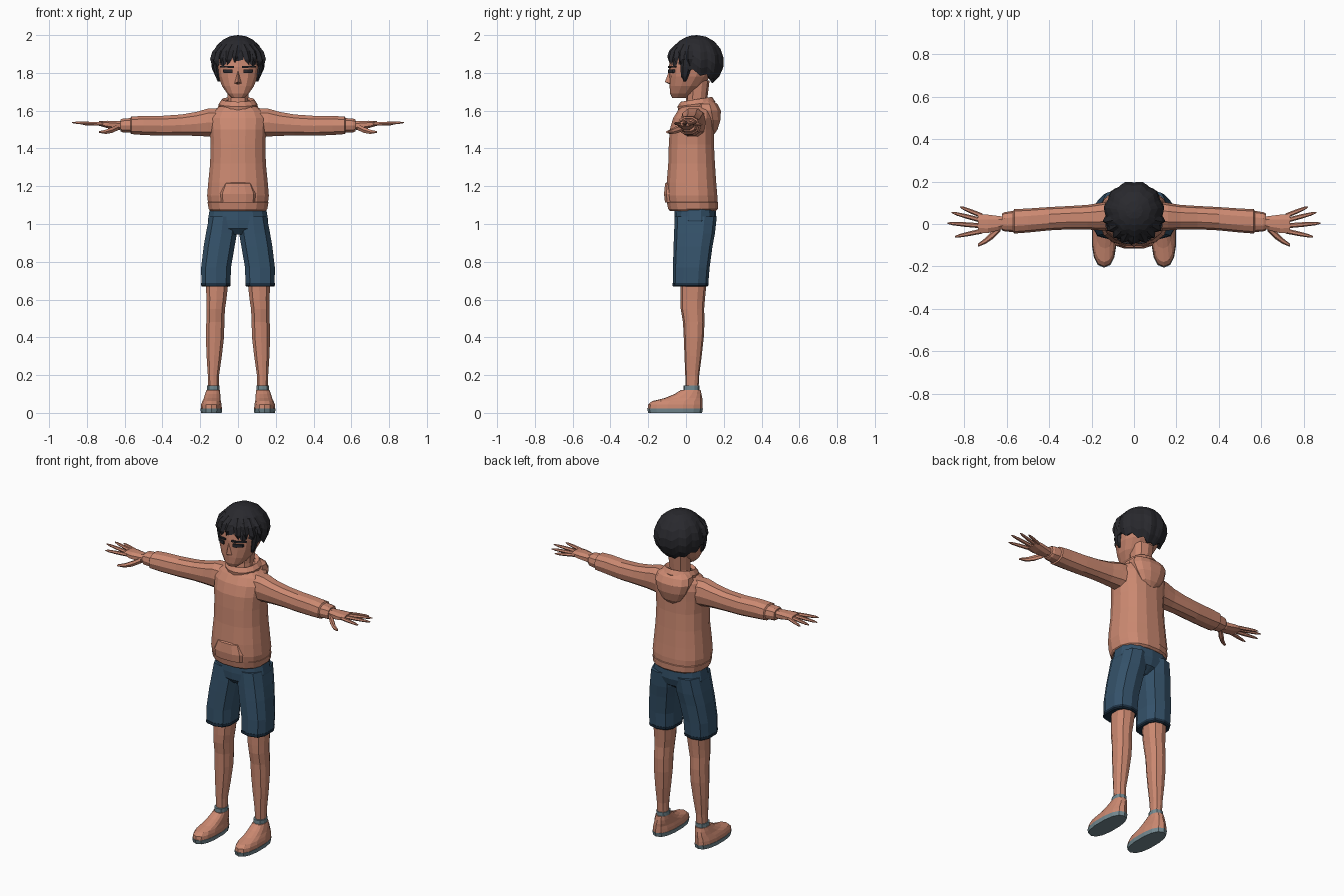
import bpy, bmesh, math
from mathutils import Vector

if "Cube" in bpy.data.objects:
    bpy.data.objects.remove(bpy.data.objects["Cube"])


def material(name, rgb):
    m = bpy.data.materials.new(name)
    m.use_nodes = True
    m.diffuse_color = (*rgb, 1)
    bsdf = m.node_tree.nodes["Principled BSDF"]
    bsdf.inputs["Base Color"].default_value = (*rgb, 1)
    bsdf.inputs["Roughness"].default_value = 0.9
    return m


SKIN = material("warm tan", (0.6, 0.25, 0.165))
HAIR = material("charcoal black", (0.022, 0.022, 0.027))
NAVY = material("denim blue", (0.035, 0.085, 0.145))
HEM = material("dark navy", (0.012, 0.03, 0.055))
GREY = material("blue grey", (0.17, 0.25, 0.28))


def finish(name, bm, mat, mirror=False):
    bmesh.ops.recalc_face_normals(bm, faces=bm.faces)
    mesh = bpy.data.meshes.new(name)
    bm.to_mesh(mesh)
    bm.free()
    mesh.materials.append(mat)
    ob = bpy.data.objects.new(name, mesh)
    bpy.context.collection.objects.link(ob)
    if mirror:
        ob.modifiers.new("Mirror", "MIRROR").use_mirror_merge = False
    return ob


def skin_rings(bm, rings):
    for a, b in zip(rings, rings[1:]):
        for i in range(len(a)):
            j = (i + 1) % len(a)
            bm.faces.new((a[i], a[j], b[j], b[i]))


def loft(name, mat, rings, axis="z", n=12, power=2.4, mirror=False):
    """Rings are (position on axis, centre, half size, y front, y back)."""
    bm = bmesh.new()
    loops = []
    for t, c, r, y0, y1 in rings:
        loop = []
        for i in range(n):
            a = math.tau * (i + 0.5) / n
            ca, sa = math.cos(a), math.sin(a)
            u = c + r * math.copysign(abs(ca) ** (2 / power), ca)
            v = (y0 + y1) / 2 + (y1 - y0) / 2 * math.copysign(abs(sa) ** (2 / power), sa)
            loop.append(bm.verts.new((u, v, t) if axis == "z" else (t, v, u)))
        loops.append(loop)
    skin_rings(bm, loops)
    bm.faces.new(loops[0])
    bm.faces.new(loops[-1])
    return finish(name, bm, mat, mirror)


# Hooded top: body, hem band and front pouch
loft("hoodie_body", SKIN, [
    (1.09, 0, .158, -.098, .168), (1.15, 0, .166, -.106, .168), (1.22, 0, .16, -.104, .162),
    (1.32, 0, .15, -.096, .155), (1.42, 0, .147, -.093, .15), (1.5, 0, .152, -.088, .15),
    (1.56, 0, .155, -.07, .15), (1.6, 0, .135, -.045, .145), (1.635, 0, .08, -.02, .13)], n=16)
loft("hoodie_hem", SKIN, [(1.07, 0, .148, -.088, .16), (1.08, 0, .158, -.097, .172),
                          (1.115, 0, .164, -.104, .173), (1.12, 0, .155, -.09, .16)], n=16)
loft("front_pouch", SKIN, [(1.115, 0, .1, -.113, .02), (1.16, 0, .105, -.118, .02),
                           (1.215, 0, .08, -.112, .02), (1.222, 0, .075, -.1, .02)], n=12, power=3)

# Collar ring tilted up towards the back, and the hood hanging behind
bm = bmesh.new()
loops = []
for i in range(16):
    a = math.tau * i / 16
    s, c = math.sin(a), math.cos(a)
    mid = Vector((.078 * s, .055 - .075 * c, 1.635 - .013 * c))
    out = Vector((s, -c, 0))
    loops.append([bm.verts.new(mid + out * dx + Vector((0, 0, dz)))
                  for dx, dz in ((.02, -.03), (.025, 0), (.008, .025), (-.012, .015), (-.01, -.03))])
skin_rings(bm, loops + loops[:1])
finish("collar", bm, SKIN)
loft("hood", SKIN, [(1.475, 0, .03, .11, .15), (1.5, 0, .065, .09, .168), (1.55, 0, .098, .06, .184),
                    (1.6, 0, .115, .03, .187), (1.635, 0, .105, .04, .168), (1.655, 0, .075, .06, .14)])

# Sleeves with a stepped cuff
loft("sleeve", SKIN, [
    (.1, 1.535, .08, -.03, .11), (.16, 1.537, .077, -.03, .1), (.22, 1.53, .066, -.026, .09),
    (.3, 1.524, .058, -.025, .085), (.4, 1.52, .055, -.03, .08), (.5, 1.522, .053, -.04, .073),
    (.565, 1.522, .048, -.045, .07), (.57, 1.522, .04, -.038, .062), (.61, 1.522, .038, -.035, .056),
    (.622, 1.522, .032, -.03, .05)], axis="x", n=10, mirror=True)

# Hands
loft("palm", SKIN, [(.6, 1.522, .024, -.02, .035), (.64, 1.522, .025, -.032, .04),
                    (.69, 1.527, .021, -.046, .047), (.735, 1.532, .013, -.045, .048)],
     axis="x", n=8, mirror=True)
fingers = {"little_finger": (.038, .82, .08, 1.527), "ring_finger": (.016, .86, .054, 1.535),
           "middle_finger": (-.009, .88, .004, 1.537), "index_finger": (-.033, .845, -.06, 1.533)}
for name, (base_y, tip_x, tip_y, tip_z) in fingers.items():
    rings = []
    for f, r in ((0, .012), (.5, .011), (.85, .008), (1, .003)):
        y = base_y + (tip_y - base_y) * f
        rings.append((.715 + (tip_x - .715) * f, 1.53 + (tip_z - 1.53) * f, r * .85, y - r, y + r))
    loft(name, SKIN, rings, axis="x", n=6, power=2, mirror=True)
loft("thumb", SKIN, [(.63, 1.515, .018, -.035, .0), (.665, 1.498, .018, -.07, -.03),
                     (.7, 1.488, .013, -.093, -.065), (.735, 1.487, .005, -.107, -.092)],
     axis="x", n=6, power=2, mirror=True)

# Shorts
loft("shorts_seat", NAVY, [(.945, 0, .08, -.03, .1), (.975, 0, .15, -.058, .145), (1.02, 0, .163, -.062, .16),
                           (1.085, 0, .152, -.06, .158)], n=14)
loft("shorts_leg", NAVY, [(.685, .117, .08, -.07, .118), (.77, .116, .082, -.069, .125),
                          (.88, .1, .085, -.066, .14), (.95, .088, .085, -.063, .153),
                          (1.04, .078, .077, -.06, .163)], n=10, power=2.7, mirror=True)
loft("shorts_hem", HEM, [(.668, .117, .076, -.068, .112), (.674, .117, .081, -.072, .118),
                         (.688, .117, .0815, -.072, .12)], n=10, power=2.7, mirror=True)

# Legs, socks and shoes
loft("leg", SKIN, [(.1, .13, .029, .0, .065), (.2, .13, .031, -.004, .07), (.3, .126, .042, -.008, .083),
                   (.4, .122, .05, -.012, .094), (.48, .12, .05, -.016, .098), (.55, .118, .051, -.028, .096),
                   (.6, .114, .055, -.03, .1), (.72, .11, .064, -.03, .112)], n=10, mirror=True)
loft("sock", GREY, [(.09, .131, .034, -.015, .07), (.145, .131, .035, -.014, .072)], n=10, mirror=True)
loft("shoe_sole", GREY, [(0, .141, .056, -.2, .085), (.024, .141, .059, -.206, .09)], n=14, mirror=True)
loft("shoe_upper", SKIN, [(.022, .141, .057, -.203, .088), (.045, .141, .055, -.2, .088),
                          (.062, .14, .05, -.18, .087), (.078, .137, .045, -.115, .086),
                          (.1, .134, .041, -.06, .082), (.122, .132, .036, -.025, .077)], n=14, mirror=True)

# Neck and head
loft("neck", SKIN, [(1.58, 0, .062, -.01, .12), (1.66, 0, .056, 0, .112), (1.76, 0, .065, 0, .125)], n=10)
loft("head", SKIN, [(1.668, 0, .034, -.074, .0), (1.69, 0, .058, -.084, .04), (1.73, 0, .086, -.087, .085),
                    (1.78, 0, .106, -.088, .13), (1.83, 0, .115, -.09, .16), (1.88, 0, .12, -.085, .18),
                    (1.94, 0, .095, -.05, .16)], n=14)
bm = bmesh.new()
bridge, tip, under = [bm.verts.new((0, y, z)) for y, z in ((-.088, 1.815), (-.112, 1.752), (-.085, 1.738))]
wings = [bm.verts.new((x, -.083, 1.745)) for x in (-.019, .019)]
for tri in ((bridge, wings[0], tip), (bridge, tip, wings[1]), (wings[0], under, tip),
            (under, wings[1], tip), (bridge, under, wings[0]), (bridge, wings[1], under)):
    bm.faces.new(tri)
finish("nose", bm, SKIN)
for name, z, h, x0, x1 in (("eyebrow", 1.832, .005, .02, .095), ("eye", 1.809, .01, .03, .08)):
    loft(name, HAIR, [(x0, z, h, -.0945, -.085), (.05, z, h, -.0915, -.082), (x1, z, h * .8, -.095 + (x1 - .05) * .8, -.05)],
         axis="x", n=4, power=40, mirror=True)

# Hair: ridged cap whose hairline drops from brow to nape
bm = bmesh.new()
COUNT, STEPS = 44, 7
rings = []
for k in range(1, STEPS + 1):
    ring = []
    for i in range(COUNT):
        a = math.tau * i / COUNT
        around = min(a, math.tau - a) / math.pi
        ridge = (1, 0, -1, 0)[i % 4]
        end = math.radians(84 + 62 * around + 5 * ridge)
        th = end * k / STEPS
        r = 1 + .04 * ridge * math.sin(th) * (.4 + .6 * k / STEPS)
        ring.append(bm.verts.new((.14 * r * math.sin(th) * math.sin(a),
                                  .057 - .145 * r * math.sin(th) * math.cos(a),
                                  1.86 + .14 * math.cos(th))))
    rings.append(ring)
skin_rings(bm, rings)
crown, inside = bm.verts.new((0, .057, 2)), bm.verts.new((0, .06, 1.86))
for i in range(COUNT):
    j = (i + 1) % COUNT
    bm.faces.new((crown, rings[0][i], rings[0][j]))
    bm.faces.new((inside, rings[-1][j], rings[-1][i]))
finish("hair_cap", bm, HAIR)


# Pointed locks along the fringe and temples
def lock(name, angle, drop, width, lean):
    bm = bmesh.new()
    loops = []
    for f, w, lift in ((0, .5, 0), (.35, 1, .012), (.7, .8, .013), (1, .08, 0)):
        a = angle + lean * f
        th = math.radians(48) + drop * f
        out = Vector((math.sin(a), -math.cos(a), 0))
        side = Vector((math.cos(a), math.sin(a), 0))
        p = Vector((.138 * math.sin(th) * math.sin(a), .057 - .143 * math.sin(th) * math.cos(a),
                    1.86 + .138 * math.cos(th)))
        loops.append([bm.verts.new(p + side * width * w), bm.verts.new(p + out * (lift + .004)),
                      bm.verts.new(p - side * width * w), bm.verts.new(p - out * .012)])
    skin_rings(bm, loops)
    bm.faces.new(loops[0])
    bm.faces.new(loops[-1])
    finish(name, bm, HAIR)


for i in range(-4, 5):
    lock("fringe_lock", i * .3, math.radians(44 + 7 * (i % 2) + 2 * abs(i)), .024, .12 * (1 if i > 0 else -1))
loft("sideburn", HAIR, [(1.755, .1, .008, -.012, .0), (1.78, .108, .013, -.026, .012),
                        (1.83, .116, .016, -.03, .03), (1.87, .12, .016, -.03, .04)], n=6, power=2, mirror=True)
